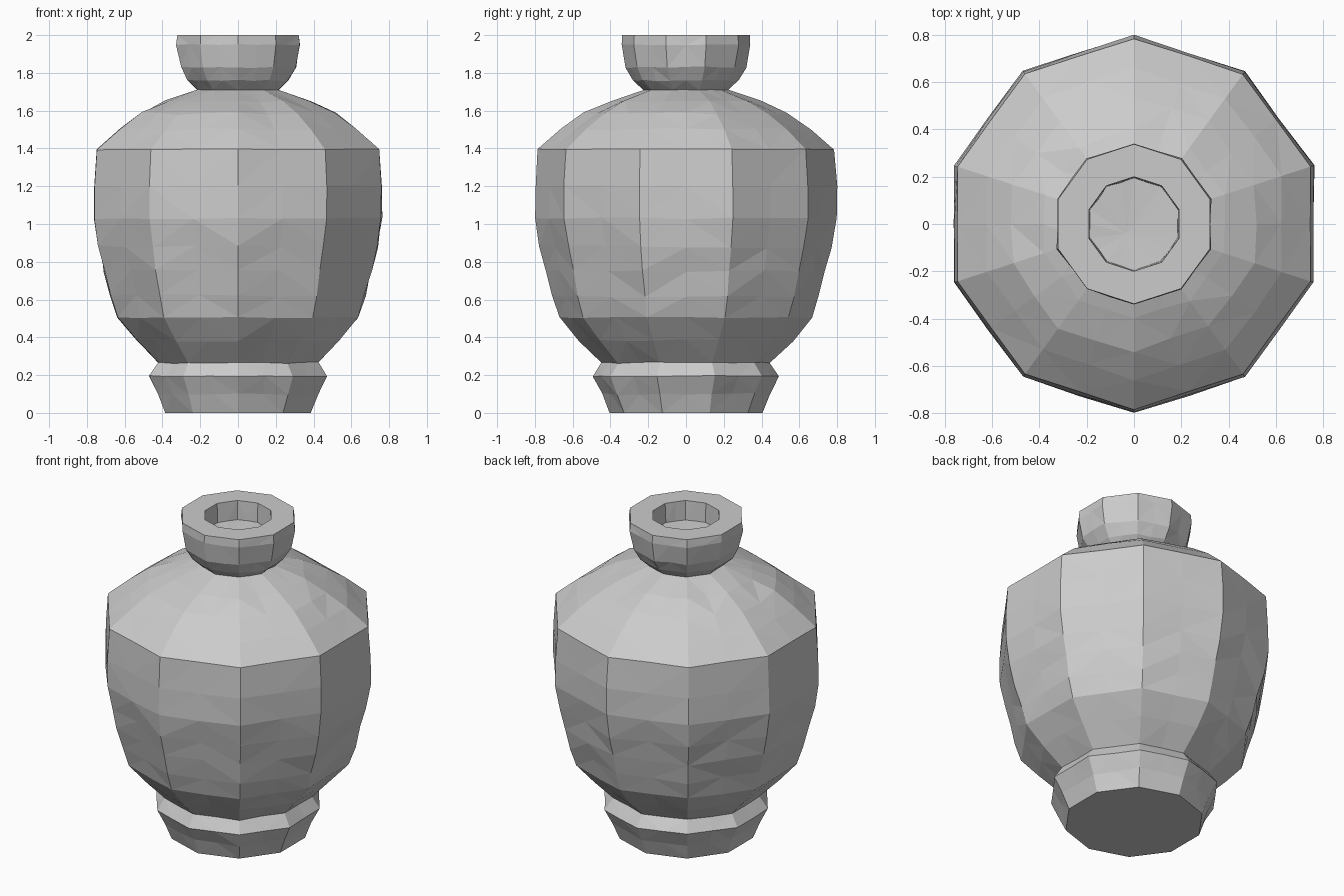
import bpy, bmesh, math, random

if "Cube" in bpy.data.objects:
    bpy.data.objects.remove(bpy.data.objects["Cube"])

random.seed(4)
SIDES = 10
MID = math.cos(math.pi / SIDES)   # mid-points lie on the flat of each side

# (corner radius, height, irregularity) from foot, over the body, to the mouth floor
PROFILE = [
    (0.405, 0.00, 0.000), (0.445, 0.10, 0.006), (0.495, 0.195, 0.003),  # foot
    (0.445, 0.265, 0.004),                                              # groove
    (0.56, 0.385, 0.008), (0.67, 0.505, 0.003), (0.705, 0.62, 0.008),   # lower body
    (0.74, 0.75, 0.008), (0.772, 0.88, 0.008),
    (0.80, 1.03, 0.005), (0.797, 1.20, 0.004), (0.785, 1.395, 0.002),   # upper body
    (0.66, 1.50, 0.006), (0.54, 1.585, 0.008), (0.40, 1.65, 0.006),     # shoulder
    (0.225, 1.71, 0.002),                                               # neck
    (0.28, 1.76, 0.004), (0.32, 1.83, 0.005), (0.342, 1.95, 0.003),     # lip
    (0.338, 2.00, 0.000), (0.20, 2.00, 0.000),                          # rim
    (0.195, 1.88, 0.002),                                               # mouth floor
]


def ring(bm, radius, z, wobble):
    verts = []
    for i in range(2 * SIDES):
        a = math.pi / 2 + i * math.pi / SIDES
        r = radius * (MID if i % 2 else 1) + random.uniform(-wobble, wobble)
        dz = random.uniform(-wobble, wobble)
        verts.append(bm.verts.new((r * math.cos(a), r * math.sin(a), z + dz)))
    return verts


bm = bmesh.new()
rings = [ring(bm, *p) for p in PROFILE]

# Side walls
n = 2 * SIDES
for low, high in zip(rings, rings[1:]):
    for i in range(n):
        j = (i + 1) % n
        bm.faces.new((low[i], low[j], high[j], high[i]))

# Closed foot and slightly uneven mouth floor
bm.faces.new(rings[0][::-1])
centre = bm.verts.new((-0.03, -0.04, 1.87))
for i in range(n):
    bm.faces.new((rings[-1][i], rings[-1][(i + 1) % n], centre))

# Faceted, hand-cut look
bmesh.ops.triangulate(bm, faces=bm.faces[:])
bmesh.ops.recalc_face_normals(bm, faces=bm.faces[:])

mesh = bpy.data.meshes.new("vase")
bm.to_mesh(mesh)
bm.free()
vase = bpy.data.objects.new("vase", mesh)
bpy.context.collection.objects.link(vase)
